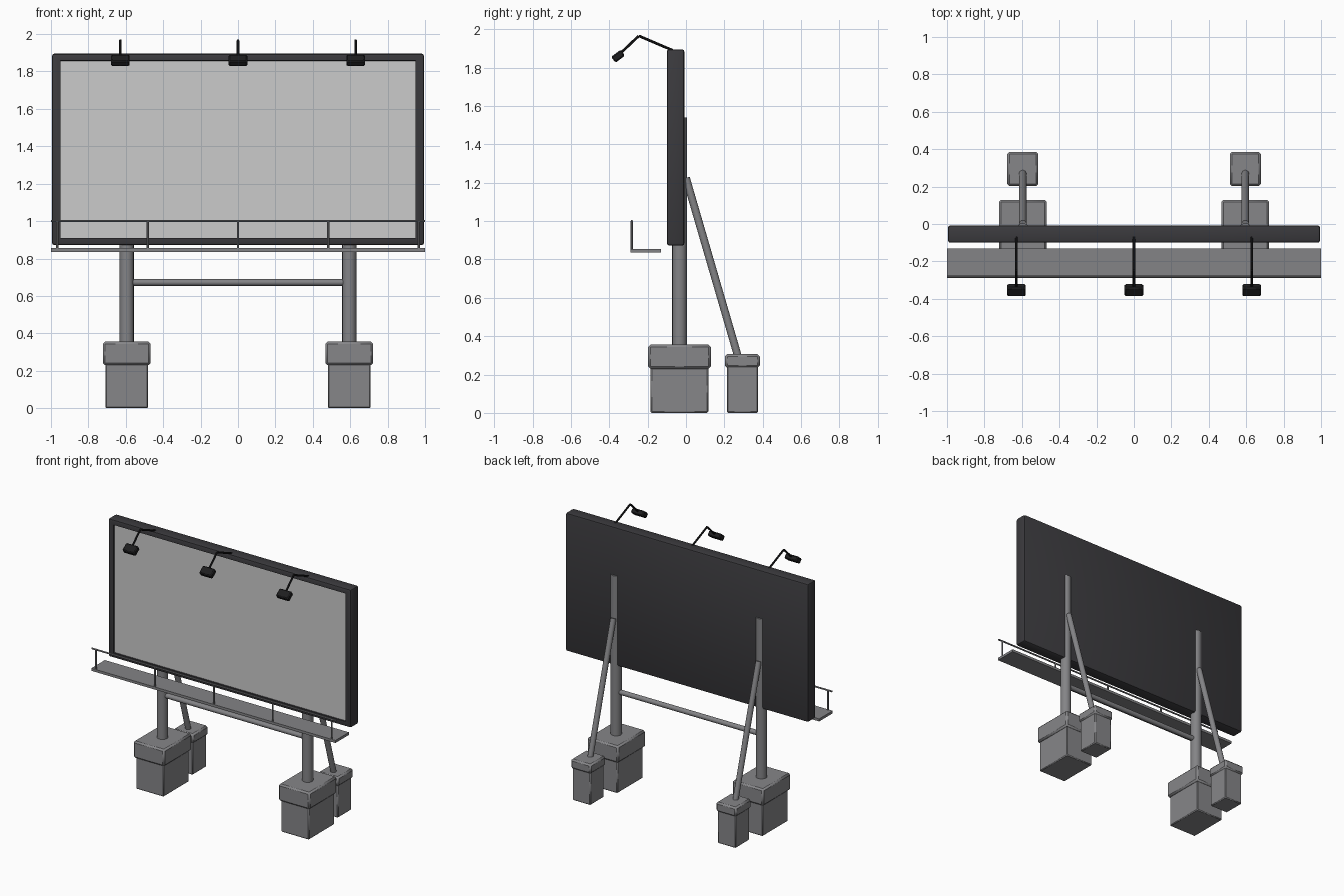
import bpy
import bmesh
import math
from mathutils import Vector, Matrix

cube = bpy.data.objects.get("Cube")
if cube:
    bpy.data.objects.remove(cube, do_unlink=True)


def material(name, color, rough=0.7):
    m = bpy.data.materials.new(name)
    m.use_nodes = True
    m.diffuse_color = (*color, 1)
    bsdf = m.node_tree.nodes["Principled BSDF"]
    bsdf.inputs["Base Color"].default_value = (*color, 1)
    bsdf.inputs["Roughness"].default_value = rough
    return m


CONCRETE = material("concrete grey", (0.24, 0.24, 0.25))
STEEL = material("steel grey", (0.23, 0.23, 0.24))
FRAME = material("frame charcoal", (0.043, 0.042, 0.047))
PANEL = material("panel light grey", (0.6, 0.6, 0.6))
LAMP = material("lamp black", (0.013, 0.013, 0.014))


def finish(bm, name, *mats):
    mesh = bpy.data.meshes.new(name)
    bm.to_mesh(mesh)
    bm.free()
    for m in mats:
        mesh.materials.append(m)
    ob = bpy.data.objects.new(name, mesh)
    bpy.context.collection.objects.link(ob)
    bpy.ops.object.select_all(action="DESELECT")
    ob.select_set(True)
    bpy.context.view_layer.objects.active = ob
    bpy.ops.object.shade_smooth_by_angle(angle=math.radians(40))
    return ob


def box_mesh(lo, hi, bevel=0.0, segments=1):
    lo, hi = Vector(lo), Vector(hi)
    bm = bmesh.new()
    bmesh.ops.create_cube(bm, size=1)
    bmesh.ops.scale(bm, vec=hi - lo, verts=bm.verts)
    bmesh.ops.translate(bm, vec=(lo + hi) / 2, verts=bm.verts)
    if bevel:
        bmesh.ops.bevel(bm, geom=bm.edges[:], offset=bevel, segments=segments,
                        profile=0.5, affect="EDGES")
    return bm


def box(name, lo, hi, mat, bevel=0.0):
    return finish(box_mesh(lo, hi, bevel), name, mat)


def tube(name, points, radius, mat, sides=16):
    """Straight capped cylinders joining each pair of points."""
    bm = bmesh.new()
    for a, b in zip(points, points[1:]):
        a, b = Vector(a), Vector(b)
        turn = (b - a).to_track_quat("Z", "Y").to_matrix().to_4x4()
        bmesh.ops.create_cone(bm, cap_ends=True, segments=sides,
                              radius1=radius, radius2=radius, depth=(b - a).length,
                              matrix=Matrix.Translation((a + b) / 2) @ turn)
    return finish(bm, name, mat)


# Display board: bevelled frame with a recessed front panel
bm = box_mesh((-0.995, -0.1, 0.872), (0.995, -0.008, 1.895), 0.013, 2)
bm.normal_update()
front = max(bm.faces, key=lambda f: -f.normal.y * f.calc_area())
bmesh.ops.inset_region(bm, faces=[front], thickness=0.02)
for v in front.verts:
    v.co.x = math.copysign(0.949, v.co.x)
    v.co.z = 1.858 if v.co.z > 1.4 else 0.91
bmesh.ops.inset_region(bm, faces=[front], thickness=0.001, depth=-0.01)
front.material_index = 1
finish(bm, "display_board", FRAME, PANEL)

# Supports: post, brace and two capped footings on each side
POST_Y = -0.034
for side, sx in (("right", -1), ("left", 1)):
    x = sx * 0.595

    def footing(name, y, body, cap, z_mid, z_top):
        box(f"{side}_{name}_base", (x - body[0], y - body[1], 0),
            (x + body[0], y + body[1], z_mid + 0.02), CONCRETE, 0.006)
        box(f"{side}_{name}_cap", (x - cap[0], y - cap[1], z_mid),
            (x + cap[0], y + cap[1], z_top), CONCRETE, 0.012)

    footing("main_footing", POST_Y, (0.114, 0.15), (0.128, 0.163), 0.23, 0.356)
    footing("rear_footing", 0.294, (0.074, 0.081), (0.083, 0.091), 0.235, 0.306)
    tube(f"{side}_post", [(x, POST_Y, 0.34), (x, POST_Y, 1.54)], 0.038, STEEL)
    tube(f"{side}_brace", [(x, 0.275, 0.28), (x, 0, 1.225)], 0.02, STEEL)

tube("cross_bar", [(-0.58, POST_Y, 0.672), (0.58, POST_Y, 0.672)], 0.018, STEEL)

# Service walkway with handrail
RAIL_Y = -0.282
box("walkway", (-1, -0.288, 0.836), (1, -0.13, 0.855), STEEL)
tube("handrail", [(-1, RAIL_Y, 1), (1, RAIL_Y, 1)], 0.006, STEEL, 8)
for i in range(5):
    x = (i - 2) * 0.483
    tube(f"handrail_post_{i + 1}", [(x, RAIL_Y, 0.85), (x, RAIL_Y, 1)], 0.006, STEEL, 8)

# Flood lights on bent arms
for side, x in (("right", -0.629), ("centre", 0), ("left", 0.629)):
    tube(f"{side}_lamp_arm", [(x, -0.07, 1.89), (x, -0.246, 1.965), (x, -0.345, 1.871)],
         0.007, LAMP, 8)
    bm = box_mesh((-0.05, -0.031, -0.019), (0.05, 0.031, 0.019), 0.007)
    bmesh.ops.transform(bm, verts=bm.verts, matrix=Matrix.Translation((x, -0.354, 1.859))
                        @ Matrix.Rotation(math.radians(37), 4, "X"))
    finish(bm, f"{side}_lamp_head", LAMP)
